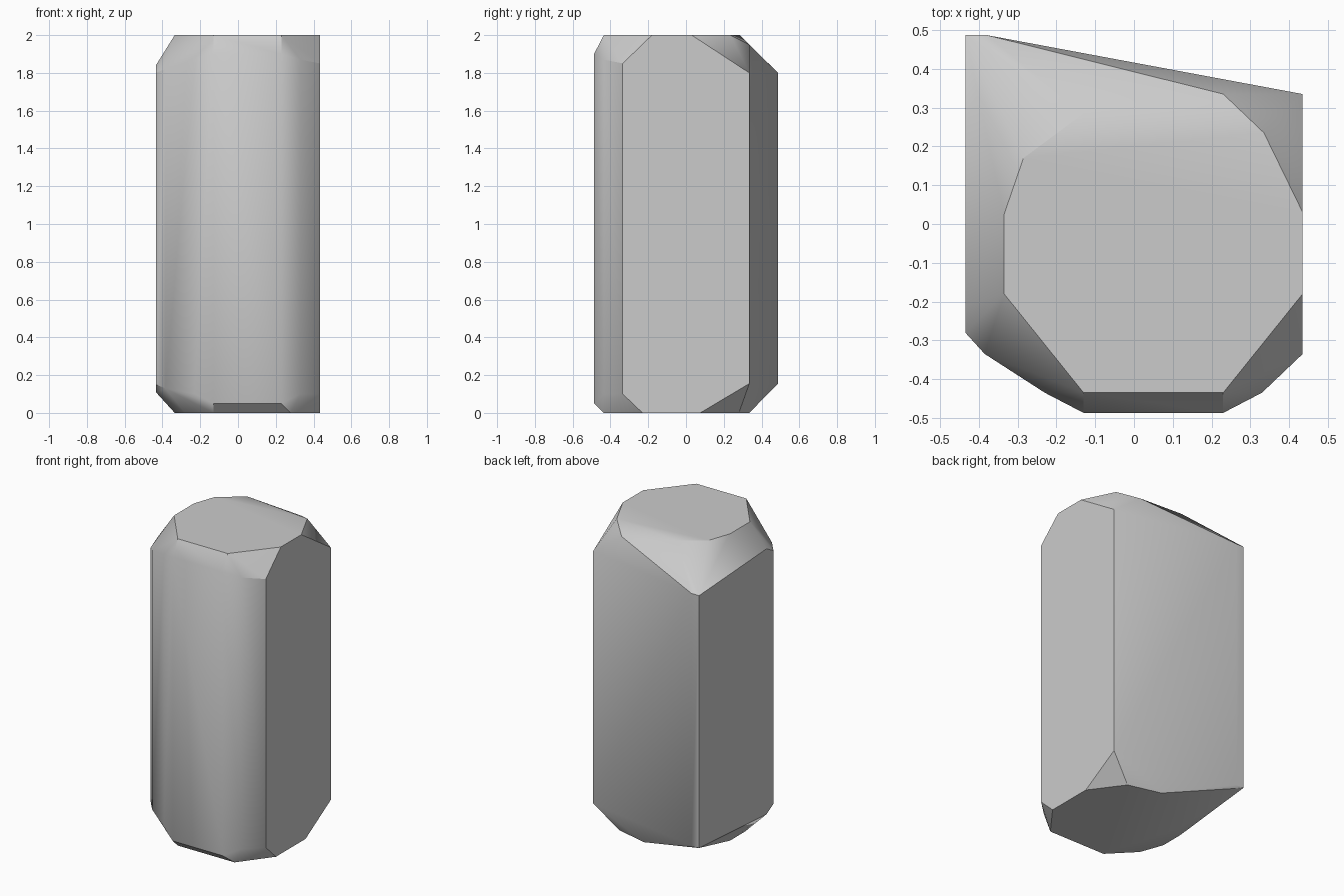
import bpy
import bmesh
from math import radians

default_cube = bpy.data.objects.get("Cube")
if default_cube:
    bpy.data.objects.remove(default_cube, do_unlink=True)


def make_material(name, colour):
    material = bpy.data.materials.new(name)
    material.use_nodes = True
    material.diffuse_color = colour
    shader = next(n for n in material.node_tree.nodes if n.type == "BSDF_PRINCIPLED")
    shader.inputs["Base Color"].default_value = colour
    return material


def convex_block(name, points, material):
    """Wrap the points in a tight faceted skin and shade it smooth."""
    bm = bmesh.new()
    for point in points:
        bm.verts.new(point)
    bmesh.ops.convex_hull(bm, input=bm.verts)
    loose = [v for v in bm.verts if not v.link_faces]
    bmesh.ops.delete(bm, geom=loose, context="VERTS")
    bmesh.ops.dissolve_limit(bm, angle_limit=radians(1), verts=bm.verts, edges=bm.edges)
    bmesh.ops.recalc_face_normals(bm, faces=bm.faces)
    mesh = bpy.data.meshes.new(name)
    bm.to_mesh(mesh)
    bm.free()
    mesh.materials.append(material)
    block = bpy.data.objects.new(name, mesh)
    bpy.context.collection.objects.link(block)
    bpy.ops.object.select_all(action="DESELECT")
    block.select_set(True)
    bpy.context.view_layer.objects.active = block
    bpy.ops.object.shade_smooth_by_angle(angle=radians(30))
    return block


# Upright edges of the walls: x, y, bottom height, top height
left, right, front, back = -0.435, 0.435, -0.487, 0.487
wall_edges = [
    (left, back, 0.155, 1.8), (-0.38, back, 0.155, 1.8), (right, 0.335, 0.155, 1.8),
    (right, -0.335, 0.1, 1.85), (0.33, -0.435, 0.1, 1.87), (0.23, front, 0.05, 1.9),
    (-0.13, front, 0.05, 1.9), (-0.23, -0.435, 0.1, 1.87), (-0.385, -0.335, 0.13, 1.82),
    (left, -0.28, 0.15, 1.8), (left, -0.21, 0.11, 1.84),
]

# Flat end caps, which the chamfers run up to
top_cap = [
    (-0.335, -0.18), (-0.13, -0.435), (0.23, -0.435), (right, -0.18), (right, 0.03),
    (0.335, 0.235), (-0.13, 0.285), (-0.285, 0.17), (-0.335, 0.025),
]
bottom_cap = [
    (-0.335, -0.13), (-0.28, -0.28), (-0.13, -0.435), (0.28, -0.435), (right, -0.23),
    (right, 0.075), (0.285, 0.28), (0.07, 0.335), (-0.28, 0.1), (-0.335, 0.025),
]

points = [(x, y, z) for x, y, low, high in wall_edges for z in (low, high)]
points += [(x, y, 2) for x, y in top_cap]
points += [(x, y, 0) for x, y in bottom_cap]
points.append((0.23, 0.335, 1.95))  # back corner of the top chamfer

grey = make_material("plain grey", (0.6, 0.6, 0.6, 1))
convex_block("chamfered_block", points, grey)
